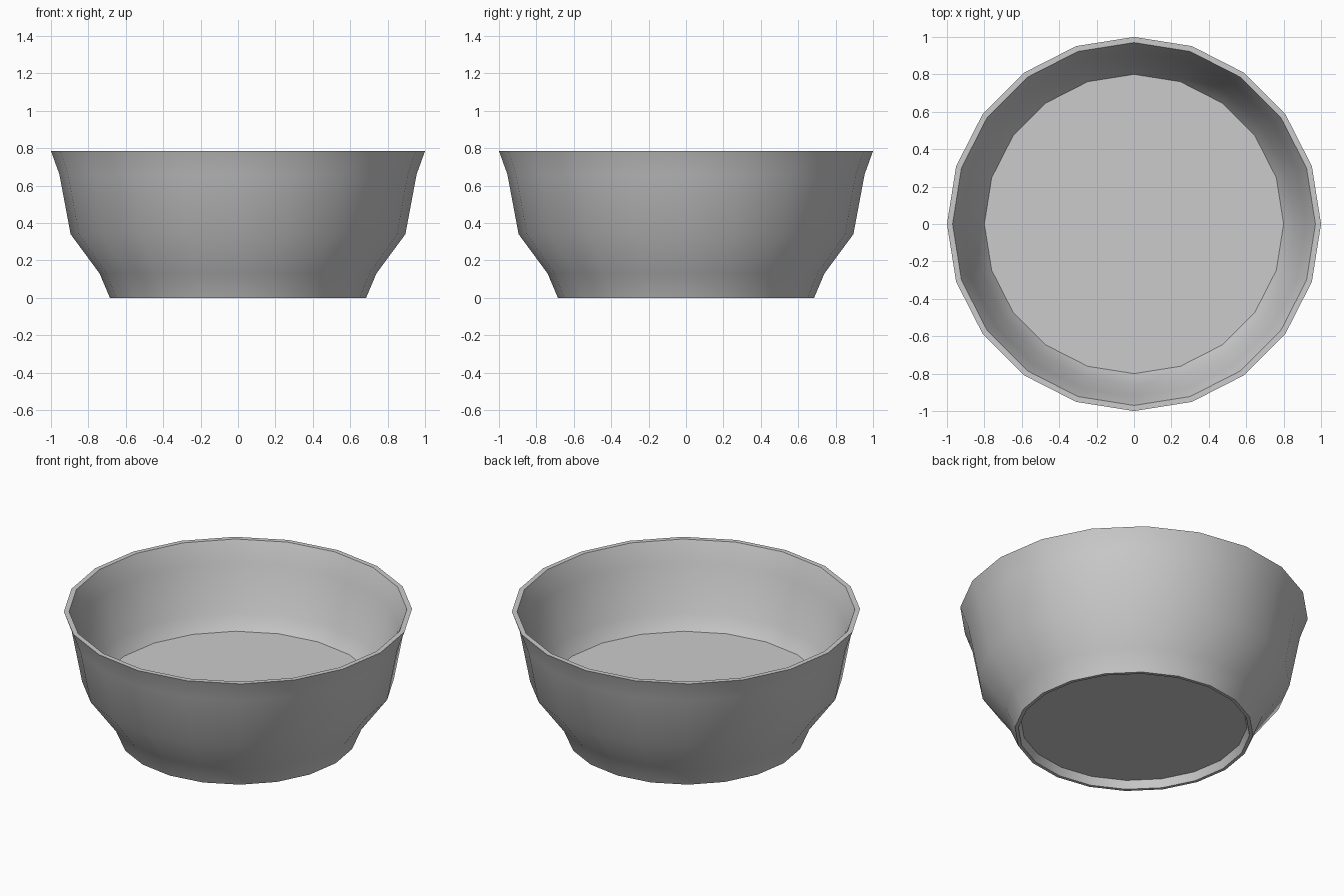
import bpy, bmesh, math

if "Cube" in bpy.data.objects:
    bpy.data.objects.remove(bpy.data.objects["Cube"])

SIDES = 20

# Closed wall profile (radius, height): underside recess -> foot -> outside -> rim -> inside -> floor
PROFILE = [
    (0.65, 0.05), (0.665, 0.0), (0.685, 0.0),
    (0.74, 0.13), (0.895, 0.34), (0.955, 0.66), (1.0, 0.785),
    (0.97, 0.785), (0.92, 0.66), (0.86, 0.37), (0.80, 0.28),
]


def ring(bm, radius, z):
    return [bm.verts.new((radius * math.cos(a), radius * math.sin(a), z))
            for a in (2 * math.pi * i / SIDES for i in range(SIDES))]


bm = bmesh.new()
rings = [ring(bm, r, z) for r, z in PROFILE]

# Walls between neighbouring rings
for low, high in zip(rings, rings[1:]):
    for i in range(SIDES):
        j = (i + 1) % SIDES
        bm.faces.new((low[i], low[j], high[j], high[i]))

# Recessed underside and inner floor
bm.faces.new(list(reversed(rings[0])))
bm.faces.new(rings[-1])
bmesh.ops.recalc_face_normals(bm, faces=bm.faces)

mesh = bpy.data.meshes.new("bowl")
bm.to_mesh(mesh)
bm.free()
bowl = bpy.data.objects.new("bowl", mesh)
bpy.context.collection.objects.link(bowl)

# Smooth sides with crisp rim, foot and floor edges
bpy.context.view_layer.objects.active = bowl
bowl.select_set(True)
bpy.ops.object.shade_smooth_by_angle(angle=math.radians(40))
